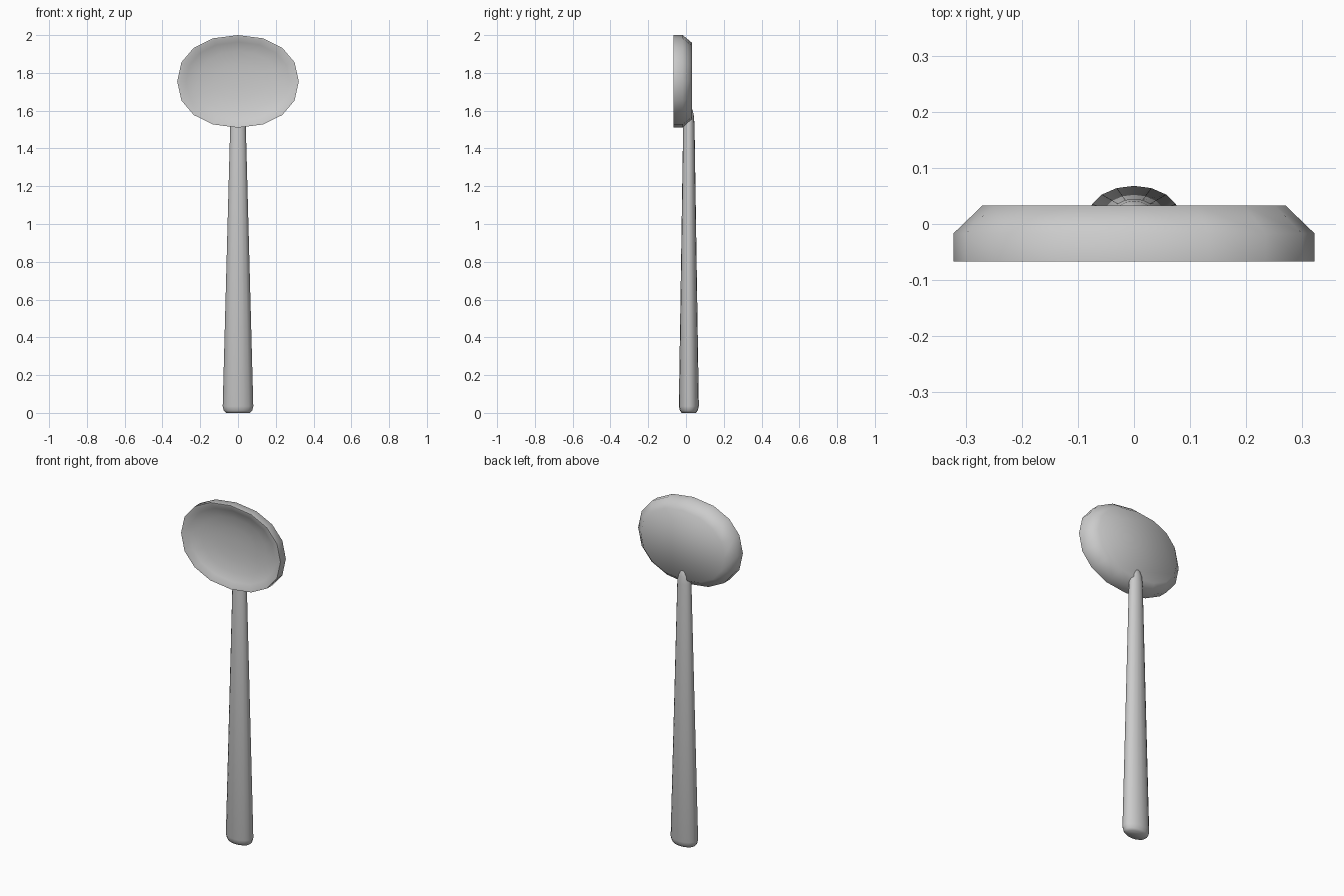
import bpy, bmesh, math

if "Cube" in bpy.data.objects:
    bpy.data.objects.remove(bpy.data.objects["Cube"])


def finish(name, bm, angle):
    bmesh.ops.recalc_face_normals(bm, faces=bm.faces)
    mesh = bpy.data.meshes.new(name)
    bm.to_mesh(mesh)
    bm.free()
    ob = bpy.data.objects.new(name, mesh)
    bpy.context.collection.objects.link(ob)
    bpy.ops.object.select_all(action='DESELECT')
    ob.select_set(True)
    bpy.context.view_layer.objects.active = ob
    bpy.ops.object.shade_smooth_by_angle(angle=math.radians(angle))
    return ob


def loft(name, rings, angle):
    """Bridge a list of equal-length point rings and cap both ends."""
    bm = bmesh.new()
    loops = [[bm.verts.new(p) for p in ring] for ring in rings]
    n = len(loops[0])
    for a, b in zip(loops, loops[1:]):
        for i in range(n):
            j = (i + 1) % n
            bm.faces.new((a[i], a[j], b[j], b[i]))
    bm.faces.new(loops[0])
    bm.faces.new(loops[-1])
    return finish(name, bm, angle)


def oval(rx, rz, power=1.0, n=16):
    pts = []
    for i in range(n):
        a = 2 * math.pi * i / n
        c, s = math.cos(a), math.sin(a)
        pts.append((rx * math.copysign(abs(c) ** power, c),
                    rz * math.copysign(abs(s) ** power, s)))
    return pts


# Shallow dished head: half width, half height, y (dish centre to flat back)
CZ = 1.755
head_profile = [(0.04, 0.03, -0.020), (0.12, 0.092, -0.023),
                (0.21, 0.16, -0.034), (0.275, 0.208, -0.050),
                (0.31, 0.236, -0.066), (0.322, 0.245, -0.067),
                (0.322, 0.245, -0.017), (0.27, 0.203, 0.033)]
loft("head", [[(x, y, CZ + z) for x, z in oval(rx, rz, 0.92)]
              for rx, rz, y in head_profile], 60)

# Tapered oval handle: z, half width, half depth
handle_profile = [(0.0, 0.062, 0.038), (0.012, 0.075, 0.047),
                  (0.035, 0.081, 0.053), (1.53, 0.041, 0.030),
                  (1.575, 0.036, 0.026), (1.60, 0.027, 0.021),
                  (1.613, 0.014, 0.015)]
loft("handle", [[(x, 0.015 + y, z) for x, y in oval(rx, ry)]
                for z, rx, ry in handle_profile], 60)
